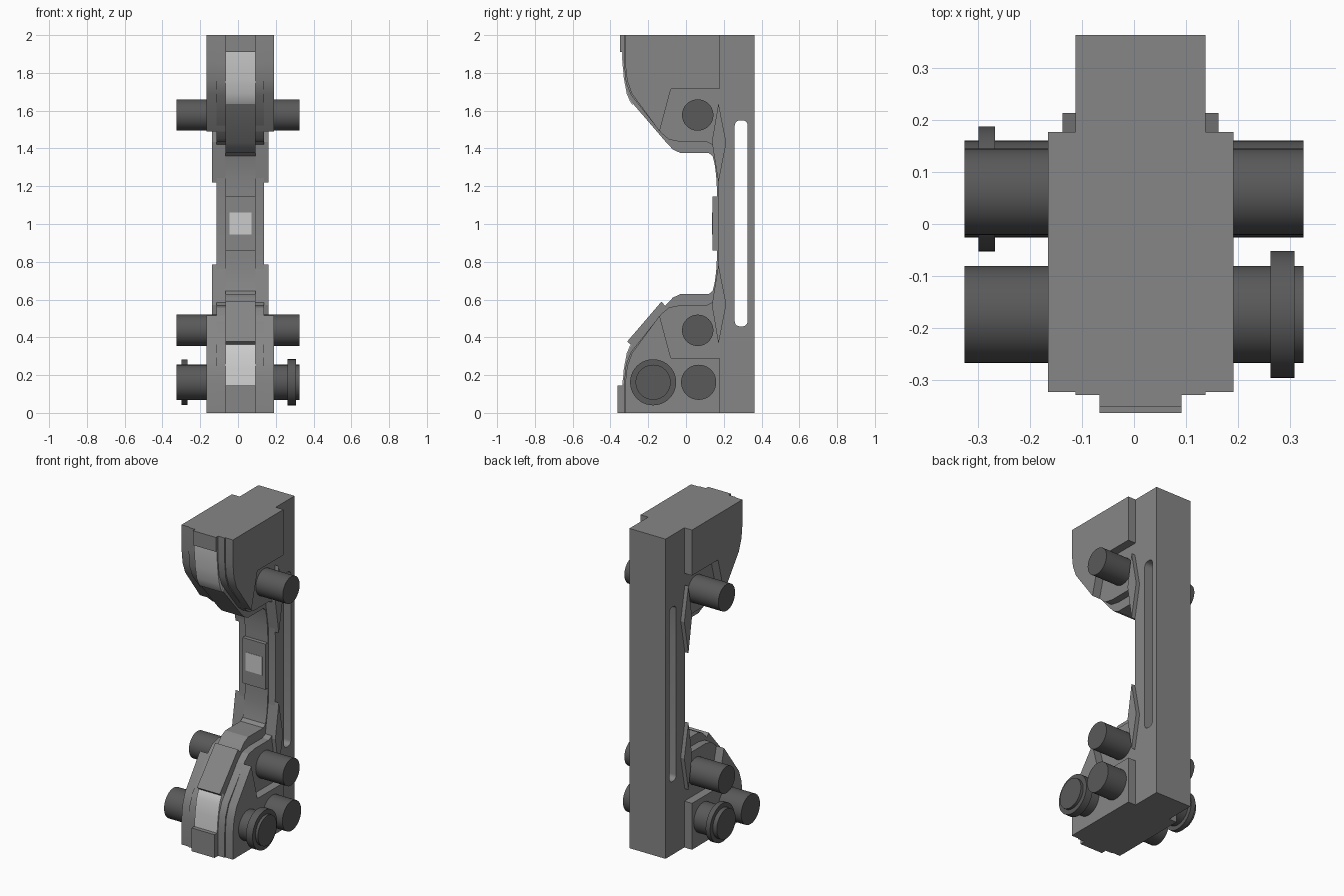
import bpy, bmesh, math
from mathutils import Matrix

if "Cube" in bpy.data.objects:
    bpy.data.objects.remove(bpy.data.objects["Cube"])

CX = 0.0125      # centre of the body across x
MIRROR = 2.005   # lower half is the upper half flipped: z -> MIRROR - z


def grey(name, v):
    m = bpy.data.materials.new(name)
    m.diffuse_color = (v, v, v, 1)
    m.use_nodes = True
    m.node_tree.nodes["Principled BSDF"].inputs["Base Color"].default_value = m.diffuse_color
    return m


body = grey("body_grey", .238)
dark = grey("peg_grey", .1)
light = grey("insert_grey", .8)


def flip(pts):
    return [(y, 0.0 if z == 2 else MIRROR - z) for y, z in pts]


def finish(bm, name, mat):
    bmesh.ops.recalc_face_normals(bm, faces=bm.faces)
    me = bpy.data.meshes.new(name)
    bm.to_mesh(me)
    bm.free()
    ob = bpy.data.objects.new(name, me)
    bpy.context.collection.objects.link(ob)
    me.materials.append(mat)
    return ob


def smooth(ob):
    bpy.ops.object.select_all(action='DESELECT')
    ob.select_set(True)
    bpy.context.view_layer.objects.active = ob
    bpy.ops.object.shade_smooth_by_angle(angle=math.radians(25))


def plate(name, pts, half, mat=body):
    """Extrude a (y, z) side profile symmetrically across x."""
    bm = bmesh.new()
    face = bm.faces.new([bm.verts.new((CX - half, y, z)) for y, z in pts])
    ext = bmesh.ops.extrude_face_region(bm, geom=[face])
    verts = [v for v in ext["geom"] if isinstance(v, bmesh.types.BMVert)]
    bmesh.ops.translate(bm, vec=(2 * half, 0, 0), verts=verts)
    return finish(bm, name, mat)


def rod(name, y, z, r, x0, x1):
    bm = bmesh.new()
    m = Matrix.Translation(((x0 + x1) / 2, y, z)) @ Matrix.Rotation(math.pi / 2, 4, 'Y')
    bmesh.ops.create_cone(bm, cap_ends=True, segments=40, radius1=r, radius2=r,
                          depth=x1 - x0, matrix=m)
    smooth(finish(bm, name, dark))


def box(y0, y1, z0, z1):
    return [(y0, z0), (y1, z0), (y1, z1), (y0, z1)]


# Main frame: spine with both jaws, slot cut through
frame_up = [(-.328, 2), (-.328, 1.85), (-.318, 1.75), (-.29, 1.68), (-.13, 1.48), (-.09, 1.447),
            (-.03, 1.435), (.11, 1.435), (.14, 1.42), (.155, 1.37), (.165, 1.28), (.172, 1.2)]
frame = plate("frame", [(.363, 0), (.363, 2)] + frame_up + flip(frame_up)[::-1], .125)

slot_pts = []
for cy, cz, a0 in ((.299, 1.522, 0), (.285, 1.522, 90), (.285, .485, 180), (.299, .485, 270)):
    for k in range(6):
        a = math.radians(a0 + 18 * k)
        slot_pts.append((cy + .027 * math.cos(a), cz + .027 * math.sin(a)))
cutter = plate("slot_cutter", slot_pts, .3)
cutter.hide_render = True
mod = frame.modifiers.new("slot", 'BOOLEAN')
mod.object = cutter
mod.solver = 'EXACT'
bpy.context.view_layer.objects.active = frame
bpy.ops.object.modifier_apply(modifier="slot")
bpy.data.objects.remove(cutter)
smooth(frame)

# Raised centre rib running along the inner edge
rib_up = [(-.336, 2), (-.334, 1.87), (-.325, 1.77), (-.31, 1.69), (-.292, 1.65), (-.103, 1.43),
          (-.07, 1.395), (-.03, 1.376), (.12, 1.376), (.141, 1.36), (.153, 1.31),
          (.16, 1.25), (.164, 1.18)]
smooth(plate("centre_rib", [(.2, 0), (.2, 2)] + rib_up + flip(rib_up)[::-1], .079))

# Outer cheeks and side gussets, top and bottom
cheek = [(.177, 2), (-.322, 2), (-.322, 1.85), (-.312, 1.76), (-.287, 1.69), (-.14, 1.49),
         (-.08, 1.715), (.177, 1.715)]
gusset = [(.172, 1.64), (.137, 1.435), (.172, 1.22), (.213, 1.43)]
for tag, f in (("upper", list), ("lower", flip)):
    smooth(plate(tag + "_cheek", f(cheek), .178))
    plate(tag + "_gusset", f(gusset), .15)

# Front caps and pads
plate("upper_cap", box(-.35, -.3, 1.91, 2), .079)
plate("lower_cap", [(-.363, 0), (-.363, .145), (-.3, .145), (-.3, 0)], .079)
plate("sloped_pad", [(-.311, .378), (-.13, .589), (-.105, .56), (-.285, .355)], .079)
plate("middle_pad", box(.14, .18, .86, 1.145), .079)

# Light inserts
insert = [(-.339, 1.91), (-.338, 1.87), (-.329, 1.77), (-.314, 1.69), (-.297, 1.65), (-.283, 1.63),
          (-.26, 1.66), (-.29, 1.91)]
smooth(plate("upper_insert", insert, .079, light))
smooth(plate("lower_insert", [(y, max(z, .14)) for y, z in flip(insert)], .079, light))
plate("middle_insert", box(.138, .15, .945, 1.06), .058, light)

# Pegs through the body
for name, y, z, r in (("upper_peg", .062, 1.577, .083), ("lower_peg", .062, .437, .083),
                      ("rear_foot_peg", .067, .162, .093), ("front_foot_peg", -.174, .162, .093)):
    rod(name, y, z, r, -.325, .325)
rod("left_collar", .067, .162, .12, -.298, -.267)
rod("right_collar", -.174, .162, .122, .262, .308)
